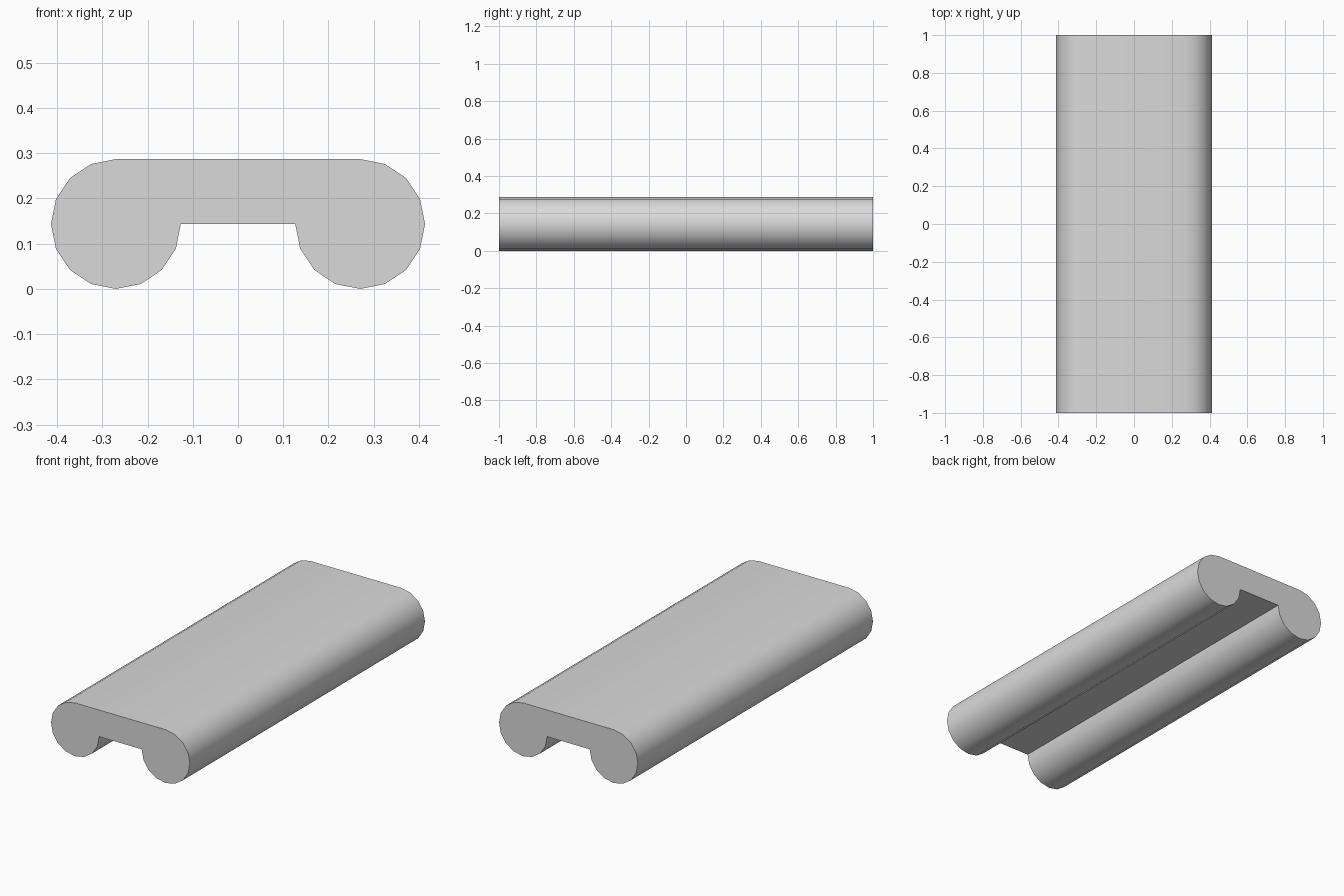
import bpy
import bmesh
from math import cos, sin, radians

cube = bpy.data.objects.get("Cube")
if cube:
    bpy.data.objects.remove(cube, do_unlink=True)

RADIUS = 0.1435    # side rolls
OFFSET = 0.27      # roll centre from the middle
HALF_LENGTH = 1.0
STEP = 22.5        # sixteen-sided rolls

# Material
grey = bpy.data.materials.new("light_grey")
grey.use_nodes = True
colour = (0.7, 0.7, 0.7, 1)
grey.diffuse_color = colour
grey.node_tree.nodes["Principled BSDF"].inputs["Base Color"].default_value = colour

# Half profile: round from the inner corner, under the roll, up to the flat top
half = []
for i in range(13):
    a = radians(-180 + i * STEP)
    half.append((OFFSET + RADIUS * cos(a), RADIUS + RADIUS * sin(a)))
profile = half + [(-x, z) for x, z in reversed(half)]

# Extrude the mirrored profile along the length
bm = bmesh.new()
front = bm.faces.new([bm.verts.new((x, -HALF_LENGTH, z)) for x, z in profile])
result = bmesh.ops.extrude_face_region(bm, geom=[front], use_keep_orig=True)
back_verts = [v for v in result["geom"] if isinstance(v, bmesh.types.BMVert)]
bmesh.ops.translate(bm, verts=back_verts, vec=(0, 2 * HALF_LENGTH, 0))
bmesh.ops.recalc_face_normals(bm, faces=bm.faces)

mesh = bpy.data.meshes.new("rolled_edge_slab")
bm.to_mesh(mesh)
bm.free()
mesh.materials.append(grey)
slab = bpy.data.objects.new("rolled_edge_slab", mesh)
bpy.context.collection.objects.link(slab)

# Smooth rolls with crisp ends and inner corners
bpy.ops.object.select_all(action="DESELECT")
slab.select_set(True)
bpy.context.view_layer.objects.active = slab
bpy.ops.object.shade_smooth_by_angle(angle=radians(30))
